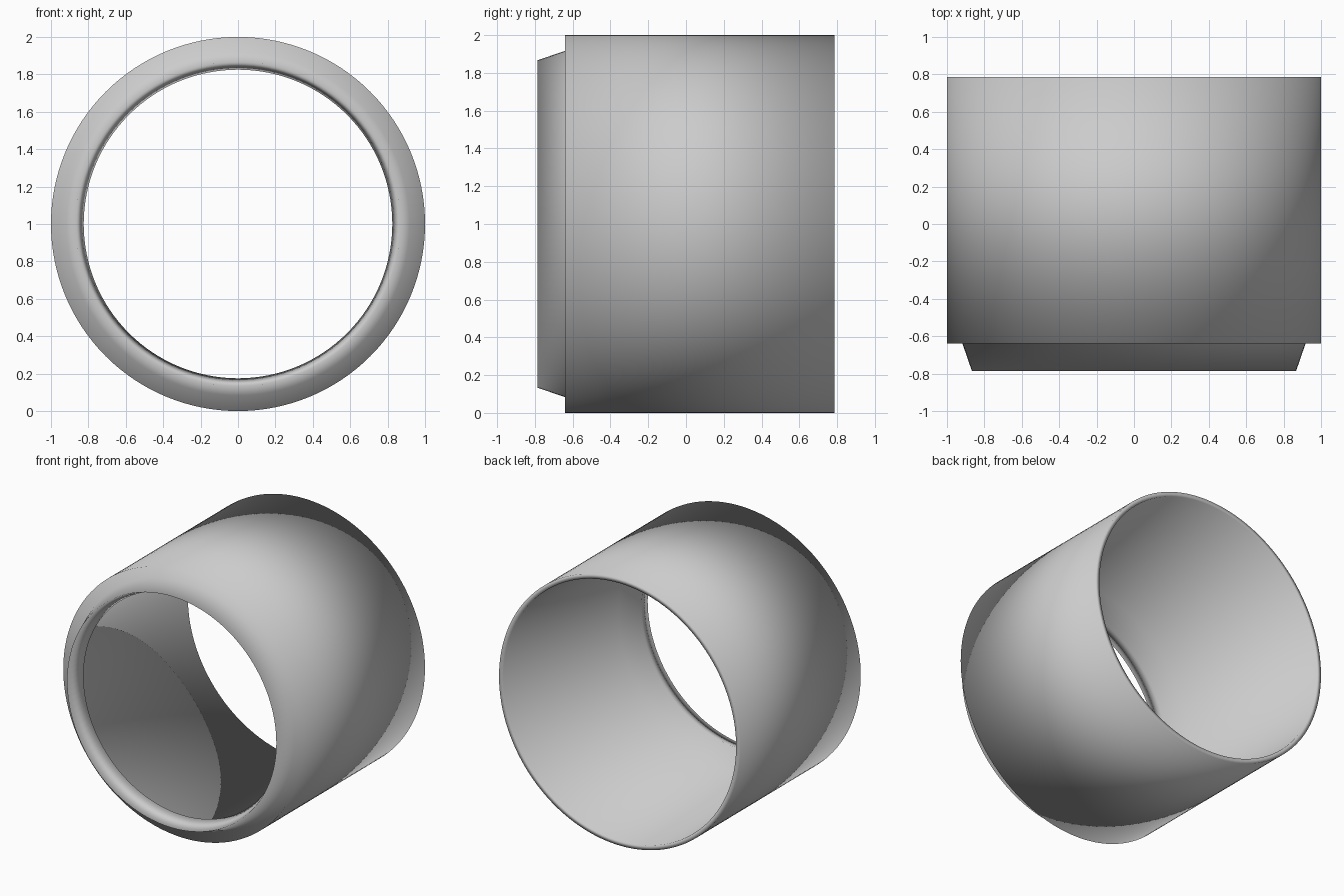
import bpy, bmesh, math
from mathutils import Matrix

if "Cube" in bpy.data.objects:
    bpy.data.objects.remove(bpy.data.objects["Cube"])

# closed wall profile as (radius, y), turned around the y axis
PROFILE = [
    (1.0, 0.785), (1.0, -0.64),      # outer sleeve
    (0.917, -0.64), (0.867, -0.785),  # tapered front nose
    (0.825, -0.65),                  # narrow throat
    (0.945, -0.55), (0.965, 0.785),   # inner wall
]
SEGMENTS = 128

bm = bmesh.new()
verts = [bm.verts.new((r, y, 0)) for r, y in PROFILE]
edges = [bm.edges.new((verts[i], verts[(i + 1) % len(verts)])) for i in range(len(verts))]
bmesh.ops.spin(bm, geom=verts + edges, cent=(0, 0, 0), axis=(0, 1, 0),
               angle=math.tau, steps=SEGMENTS, use_merge=False)
bmesh.ops.remove_doubles(bm, verts=bm.verts, dist=1e-4)
bmesh.ops.recalc_face_normals(bm, faces=bm.faces)
bm.transform(Matrix.Translation((0, 0, 1)))

# the whole collar is smooth shaded, including its corners
for face in bm.faces:
    face.smooth = True

mesh = bpy.data.meshes.new("hollow_collar")
bm.to_mesh(mesh)
bm.free()
collar = bpy.data.objects.new("hollow_collar", mesh)
bpy.context.collection.objects.link(collar)
